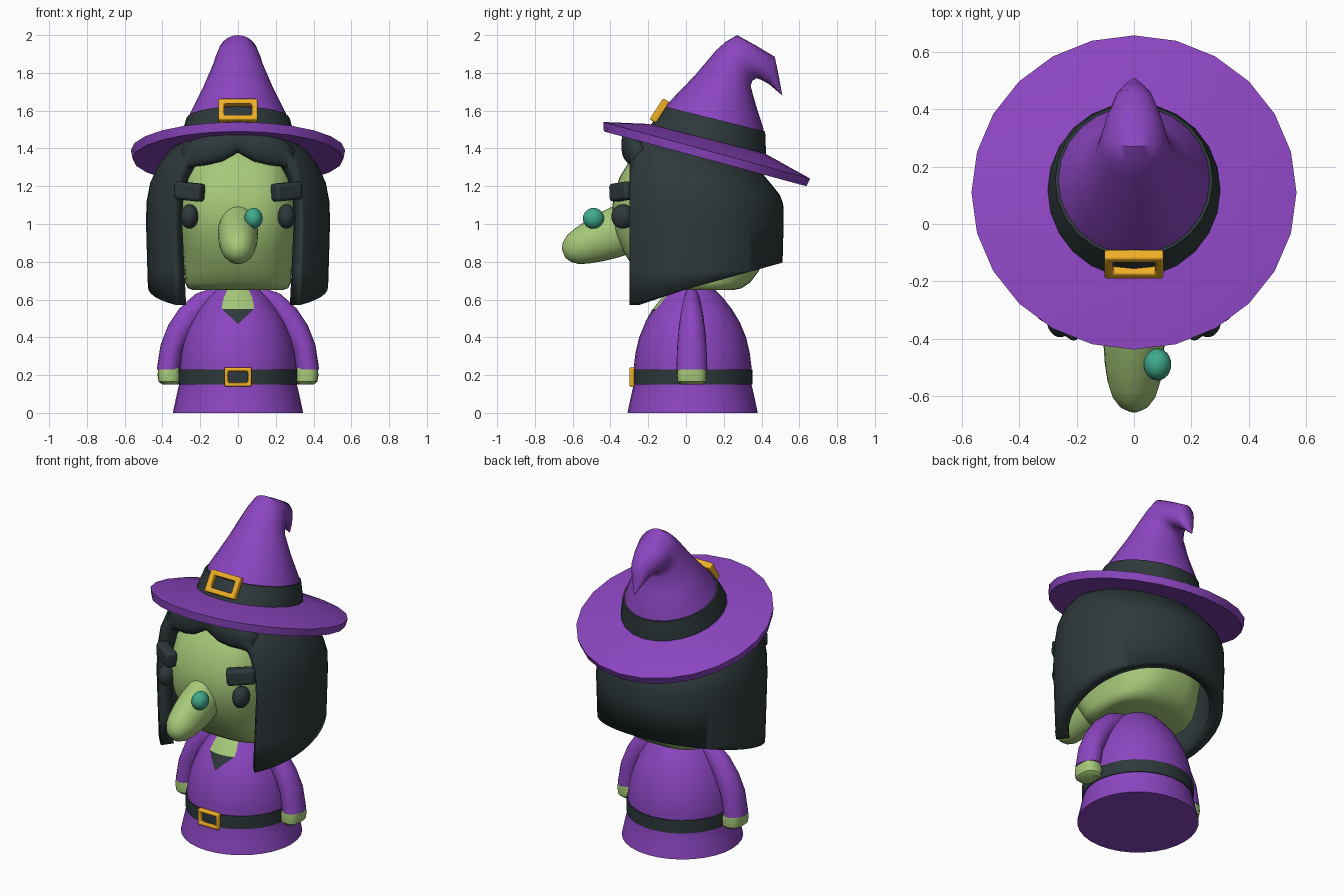
import bpy, bmesh, math
from mathutils import Vector, Matrix

if "Cube" in bpy.data.objects:
    bpy.data.objects.remove(bpy.data.objects["Cube"])


def material(name, rgb):
    m = bpy.data.materials.new(name)
    m.diffuse_color = (*rgb, 1)
    m.use_nodes = True
    m.node_tree.nodes["Principled BSDF"].inputs["Base Color"].default_value = m.diffuse_color
    return m


PURPLE = material("purple_cloth", (0.26, 0.06, 0.53))
GREEN = material("green_skin", (0.38, 0.58, 0.19))
DARK = material("dark", (0.027, 0.04, 0.043))
GOLD = material("gold", (0.87, 0.43, 0.02))
TEAL = material("teal", (0.05, 0.40, 0.26))


def finish(name, bm, mat, angle=40, bevel=0):
    bmesh.ops.recalc_face_normals(bm, faces=bm.faces)
    me = bpy.data.meshes.new(name)
    bm.to_mesh(me)
    bm.free()
    me.materials.append(mat)
    ob = bpy.data.objects.new(name, me)
    bpy.context.collection.objects.link(ob)
    bpy.ops.object.select_all(action='DESELECT')
    ob.select_set(True)
    bpy.context.view_layer.objects.active = ob
    bpy.ops.object.shade_smooth_by_angle(angle=math.radians(angle))
    if bevel:
        b = ob.modifiers.new("round", 'BEVEL')
        b.width, b.segments = bevel, 3
    return ob


def ring(a, b, w, n=2, sides=32):
    """Superellipse whose one diameter is a-b and other half-width is w."""
    a, b, w = Vector(a), Vector(b), Vector(w)
    c, v = (a + b) / 2, (b - a) / 2
    out = []
    for i in range(sides):
        t = 2 * math.pi * i / sides
        s, k = math.sin(t), math.cos(t)
        out.append(c + v * math.copysign(abs(k) ** (2 / n), k)
                   + w * math.copysign(abs(s) ** (2 / n), s))
    return out


def level(z, rx, ry, cy=0.0, n=2, sides=32):
    return ring((0, cy - ry, z), (0, cy + ry, z), (rx, 0, 0), n, sides)


def side_ring(y0, z0, y1, z1, rx, sides=24):
    return ring((0, y0, z0), (0, y1, z1), (rx, 0, 0), 2, sides)


def loft(rings, caps=(True, True)):
    bm = bmesh.new()
    rows = [[bm.verts.new(p) for p in r] for r in rings]
    for r, q in zip(rows, rows[1:]):
        for i in range(len(r)):
            j = (i + 1) % len(r)
            bm.faces.new((r[i], r[j], q[j], q[i]))
    if caps[0]:
        bm.faces.new(rows[0])
    if caps[1]:
        bm.faces.new(rows[-1])
    return bm


def ball(name, pos, size, mat):
    bm = bmesh.new()
    bmesh.ops.create_uvsphere(bm, u_segments=24, v_segments=14, radius=1,
                              matrix=Matrix.Translation(pos) @ Matrix.Diagonal((*size, 1)))
    finish(name, bm, mat)


def buckle(name, pos, w, h, bar, depth, tilt):
    bm = bmesh.new()
    sect = ((0, 0), (bar, 0), (bar, depth), (0, depth))
    rows = [[bm.verts.new((sx * (w - i), d - depth / 2, sz * (h - i))) for i, d in sect]
            for sx, sz in ((-1, -1), (1, -1), (1, 1), (-1, 1))]
    for k in range(4):
        r, q = rows[k], rows[(k + 1) % 4]
        for i in range(4):
            j = (i + 1) % 4
            bm.faces.new((r[i], r[j], q[j], q[i]))
    bm.transform(Matrix.Translation(pos) @ Matrix.Rotation(math.radians(tilt), 4, 'X'))
    finish(name, bm, GOLD, bevel=0.008)


def lean(bm):
    """Push the top down towards the back so it stays under the tilted hat."""
    for v in bm.verts:
        k = min(1, max(0, (v.co.z - 1.1) / .3))
        v.co.z -= k * .27 * (v.co.y + .2)


# robe body, belt and belt buckle
CY = 0.035
BODY = ((0, .345), (.08, .328), (.16, .31), (.24, .312), (.32, .302), (.40, .283),
        (.48, .25), (.55, .208), (.61, .16), (.66, .11))
finish("robe", loft([level(z, r, r, CY) for z, r in BODY]), PURPLE)
finish("belt", loft([level(z, r, r, CY) for z, r in ((.15, .31), (.15, .318), (.23, .318), (.23, .31))]), DARK)
buckle("belt_buckle", (0, -.285, .19), .072, .05, .02, .03, 0)


# neck patch and collar triangle laid on the robe
def body_r(z):
    for (z0, r0), (z1, r1) in zip(BODY, BODY[1:]):
        if z0 <= z <= z1:
            return r0 + (r1 - r0) * (z - z0) / (z1 - z0)


def patch(name, rows, mat):
    bm = bmesh.new()
    grid = []
    for z, w in rows:
        r = body_r(z) + .003
        grid.append([bm.verts.new((w * k / 4, CY - math.sqrt(r * r - (w * k / 4) ** 2), z))
                     for k in range(-4, 5)])
    for a, b in zip(grid, grid[1:]):
        for i in range(8):
            bm.faces.new((a[i], a[i + 1], b[i + 1], b[i]))
    finish(name, bm, mat)


patch("neck", ((.55, .085), (.58, .083), (.61, .075), (.655, .055)), GREEN)
patch("collar", ((.47, .002), (.48, .012), (.51, .042), (.55, .085)), DARK)

# sleeves and hands
SLEEVE = ((.14, .66, .08, .60, .032), (.225, .63, .13, .55, .046), (.31, .553, .19, .49, .06),
          (.37, .463, .24, .42, .07), (.41, .36, .285, .34, .078), (.43, .23, .305, .23, .082))
HAND = ((.422, .24, .31, .24, .074), (.426, .20, .302, .20, .079),
        (.42, .165, .305, .165, .076), (.40, .15, .32, .15, .06))
for s, side in ((-1, "right"), (1, "left")):
    for part, rows, mat, n in (("sleeve", SLEEVE, PURPLE, 2), ("hand", HAND, GREEN, 2.8)):
        rings = [ring((s * a, .033 - .004, b), (s * c, .033, d), (0, w, 0), n, 20) for a, b, c, d, w in rows]
        finish(f"{side}_{part}", loft(rings), mat)

# head: boxy face, rounder back tucked inside the hair
HEAD = ((.65, .235, .19), (.66, .265, .235), (.69, .28, .28), (.75, .283, .325), (.85, .295, .39),
        (.95, .313, .435), (1.05, .325, .452), (1.15, .322, .445), (1.25, .305, .41),
        (1.35, .27, .35), (1.42, .2, .27))
bm = loft([level(z, rx, ry, .06, 3.0, 40) for z, rx, ry in HEAD])
for v in bm.verts:
    y = v.co.y - .06
    if y > 0:
        v.co.x *= 1 - .3 * (y / .45) ** 2
        v.co.y = .06 + y * (1 - .35 * min(1, max(0, (v.co.z - .75) / .5)))
lean_back = [v for v in bm.verts if v.co.y > .06 and v.co.z > 1.1]
for v in lean_back:
    v.co.z -= .27 * (v.co.y - .06) * min(1, (v.co.z - 1.1) / .3)
finish("head", bm, GREEN, 60)

# nose and wart
NOSE = ((0, .105, .135), (.12, .107, .128), (.2, .102, .116), (.27, .092, .1),
        (.32, .077, .084), (.357, .052, .056), (.376, .022, .024))
bm = loft([level(t, rx, ry, 0, 2, 24) for t, rx, ry in NOSE])
bm.transform(Matrix.Translation((0, -.3, .985)) @ Matrix.Rotation(math.radians(112), 4, 'X'))
finish("nose", bm, GREEN, 60)
ball("wart", (.082, -.49, 1.03), (.048, .056, .055), TEAL)

# eyes and brows
for s, side in ((-1, "right"), (1, "left")):
    ball(side + "_eye", (s * .257, -.335, 1.04), (.047, .06, .065), DARK)
    bm = bmesh.new()
    bmesh.ops.create_cube(bm, size=1, matrix=Matrix.Translation((s * .257, -.338, 1.172))
                          @ Matrix.Rotation(s * math.radians(33), 4, 'Z')
                          @ Matrix.Rotation(s * math.radians(-5), 4, 'Y')
                          @ Matrix.Diagonal((.165, .07, .095, 1)))
    finish(side + "_brow", bm, DARK, bevel=.018)

# hair shell: dome leaning under the hat, cut open at the face and along the hem
HAIR = ((.45, .965), (.75, .985), (1.0, 1.0), (1.12, .995), (1.25, .955), (1.36, .87),
        (1.43, .765), (1.48, .62), (1.51, .42), (1.52, .2))
bm = loft([level(z, .487 * f, .475 * f, .042, 2.05, 48) for z, f in HAIR], (False, True))
lean(bm)
for co, no in (((0, -.3, .57), (0, -1, 0)), ((0, -.3, .57), (0, .278, -1))):
    bmesh.ops.bisect_plane(bm, geom=bm.verts[:] + bm.edges[:] + bm.faces[:],
                           plane_co=co, plane_no=Vector(no).normalized(), clear_outer=True)
hair = finish("hair", bm, DARK, 50)
sol = hair.modifiers.new("thick", 'SOLIDIFY')
sol.thickness, sol.offset = .075, -1

# fringe: two swept locks parted in the middle (x, y, z, half depth, half height)
FRINGE = ((-.01, -.29, 1.45, .045, .06), (.04, -.295, 1.432, .047, .068), (.1, -.295, 1.405, .047, .075),
          (.17, -.285, 1.39, .045, .077), (.24, -.265, 1.375, .042, .07), (.3, -.24, 1.34, .038, .06))
for s, side in ((-1, "right"), (1, "left")):
    rings = [ring((s * x, y, z + h), (s * (x - .015), y, z - h), (0, d, 0), 2.3, 16)
             for x, y, z, d, h in FRINGE]
    finish(side + "_fringe", loft(rings), DARK, 60)

# hat: brim, bent crown, band and buckle
BRIM = ((-.15, 1.44, .40, 1.29, .28), (-.435, 1.49, .638, 1.20, .558),
        (-.438, 1.54, .658, 1.24, .567), (-.2, 1.53, .42, 1.372, .31))
finish("hat_brim", loft([side_ring(*r) for r in BRIM]), PURPLE)
CROWN = ((-.19, 1.49, .415, 1.33, .30), (-.155, 1.55, .415, 1.39, .29), (-.085, 1.65, .41, 1.505, .257),
         (.05, 1.79, .37, 1.63, .188), (.16, 1.92, .342, 1.73, .135), (.21, 1.965, .352, 1.76, .122),
         (.27, 2.0, .375, 1.772, .11), (.37, 1.945, .405, 1.76, .09), (.47, 1.885, .44, 1.74, .06),
         (.49, 1.79, .475, 1.71, .035), (.51, 1.68, .508, 1.682, .003))
finish("hat_crown", loft([side_ring(*r) for r in CROWN]), PURPLE, 50)
BAND = ((-.19, 1.52, .423, 1.365, .302), (-.165, 1.555, .423, 1.395, .297), (-.115, 1.622, .419, 1.49, .275),
        (-.09, 1.617, .40, 1.492, .25))
finish("hat_band", loft([side_ring(*r) for r in BAND]), DARK)
buckle("hat_buckle", (0, -.14, 1.6), .103, .066, .03, .04, -33)
